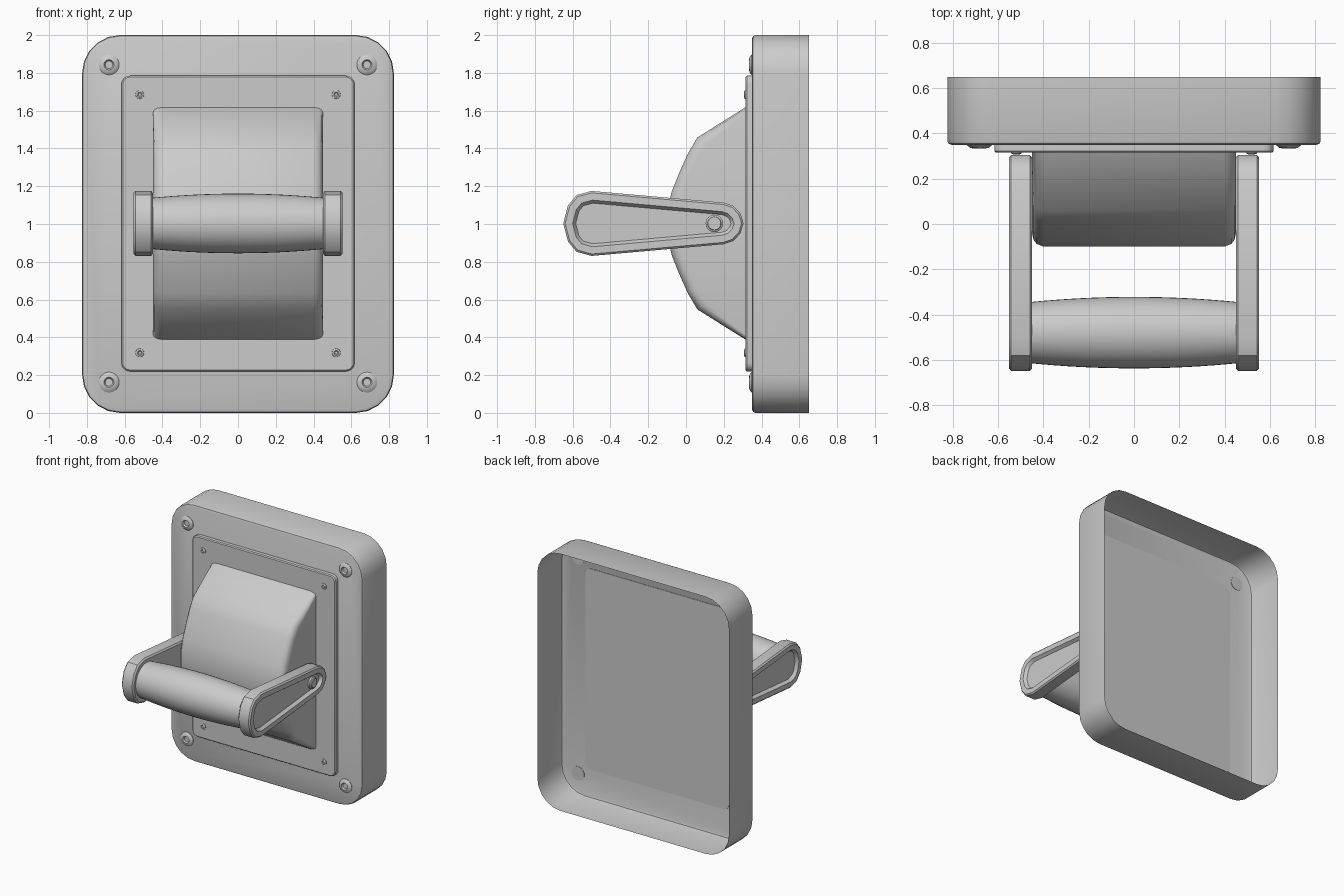
import bpy, bmesh, math
from mathutils import Vector

if "Cube" in bpy.data.objects:
    bpy.data.objects.remove(bpy.data.objects["Cube"])


def offset(pts, d, weights=None):
    """Move a closed convex outline inwards by d (optionally weighted per point)."""
    n = len(pts)
    area = sum(pts[i][0] * pts[(i + 1) % n][1] - pts[(i + 1) % n][0] * pts[i][1] for i in range(n))
    s = 1 if area > 0 else -1
    out = []
    for i in range(n):
        p = Vector(pts[i])
        a = (p - Vector(pts[i - 1])).normalized()
        b = (Vector(pts[(i + 1) % n]) - p).normalized()
        na, nb = Vector((-a.y, a.x)) * s, Vector((-b.y, b.x)) * s
        k = d * (weights[i] if weights else 1)
        out.append(tuple(p + (na + nb) * (k / (1 + na.dot(nb)))))
    return out


def rounded_rect(hx, z0, z1, r, n):
    pts = []
    for k, (cx, cz) in enumerate([(hx - r, z1 - r), (r - hx, z1 - r), (r - hx, z0 + r), (hx - r, z0 + r)]):
        for i in range(n + 1):
            a = math.pi / 2 * (k + i / n)
            pts.append((cx + r * math.cos(a), cz + r * math.sin(a)))
    return pts


def circle(u, v, r, n=24):
    return [(u + r * math.cos(2 * math.pi * i / n), v + r * math.sin(2 * math.pi * i / n)) for i in range(n)]


def loft(name, axis, rings, cap_start=True, angle=35):
    """Skin a list of (position along axis, outline); the last ring is always capped."""
    bm = bmesh.new()
    loops = [[bm.verts.new((t, u, v) if axis == 'x' else (u, t, v)) for u, v in pts] for t, pts in rings]
    n = len(loops[0])
    for a, b in zip(loops, loops[1:]):
        for i in range(n):
            j = (i + 1) % n
            bm.faces.new((a[i], a[j], b[j], b[i]))
    if cap_start:
        bm.faces.new(loops[0])
    bm.faces.new(loops[-1])
    bmesh.ops.recalc_face_normals(bm, faces=bm.faces)
    me = bpy.data.meshes.new(name)
    bm.to_mesh(me)
    bm.free()
    ob = bpy.data.objects.new(name, me)
    bpy.context.collection.objects.link(ob)
    bpy.ops.object.select_all(action='DESELECT')
    ob.select_set(True)
    bpy.context.view_layer.objects.active = ob
    bpy.ops.object.shade_smooth_by_angle(angle=math.radians(angle))
    return ob


# wall box: thin shell, open at the back
box = rounded_rect(0.825, 0, 2, 0.2, 5)
loft("wall_box", 'y', [(0.65, box), (0.368, box), (0.355, offset(box, 0.005)), (0.35, offset(box, 0.018))],
     cap_start=False)

# raised front plate, its back just showing inside the box
plate = rounded_rect(0.617, 0.22, 1.785, 0.045, 4)
loft("front_plate", 'y', [(0.353, plate), (0.322, plate), (0.315, offset(plate, 0.007))])

# corner screws and small rivets
for sx in (-1, 1):
    for z in (0.162, 1.843):
        loft("corner_screw", 'y', [(t, circle(sx * 0.683, z, r)) for t, r in
             [(0.353, 0.054), (0.347, 0.054), (0.336, 0.04), (0.334, 0.027), (0.345, 0.02)]])
    for z in (0.318, 1.685):
        loft("plate_rivet", 'y', [(t, circle(sx * 0.52, z, r, 16)) for t, r in
             [(0.32, 0.024), (0.311, 0.022), (0.307, 0.013), (0.312, 0.008)]])

# bulging hood with rounded side edges
upper = [(0.33, 0.62), (0.315, 0.615), (0.06, 0.455), (0.01, 0.37), (-0.035, 0.27), (-0.075, 0.17), (-0.1, 0.07)]
hood = [(y, 1.003 + z) for y, z in upper] + [(y, 1.003 - z) for y, z in reversed(upper)]
soft = [0, 0.4] + [1] * 10 + [0.4, 0]
side = [(0.45, 0.055), (0.444, 0.03), (0.43, 0.012), (0.4, 0)]
loft("hood", 'x', [(-x, offset(hood, d, soft)) for x, d in side] +
     [(x, offset(hood, d, soft)) for x, d in reversed(side)], angle=40)

# handle arms with recessed outer face and pivot pin
half = [(-0.625, 0.095), (-0.58, 0.15), (-0.5, 0.172), (0.2, 0.11), (0.25, 0.093), (0.288, 0.053)]
arm = [(-0.65, 1.003)] + [(y, 1.003 + z) for y, z in half] + [(0.305, 1.003)] + \
      [(y, 1.003 - z) for y, z in reversed(half)]
for s, label in ((-1, "left"), (1, "right")):
    loft(label + "_arm", 'x', [(s * x, offset(arm, d)) for x, d in
         [(0.45, 0.012), (0.46, 0), (0.543, 0), (0.553, 0.01), (0.553, 0.048), (0.53, 0.064)]])
    loft(label + "_pivot_pin", 'x', [(s * x, circle(0.15, 1.003, r)) for x, r in
         [(0.525, 0.046), (0.542, 0.046), (0.548, 0.036), (0.553, 0.034)]])

# barrel grip, thicker in the middle
grip = []
for i in range(17):
    x = -0.46 + 0.92 * i / 16
    grip.append((x, circle(-0.48, 1.003, 0.158 - 0.023 * (x / 0.46) ** 2, 40)))
loft("grip", 'x', grip)
